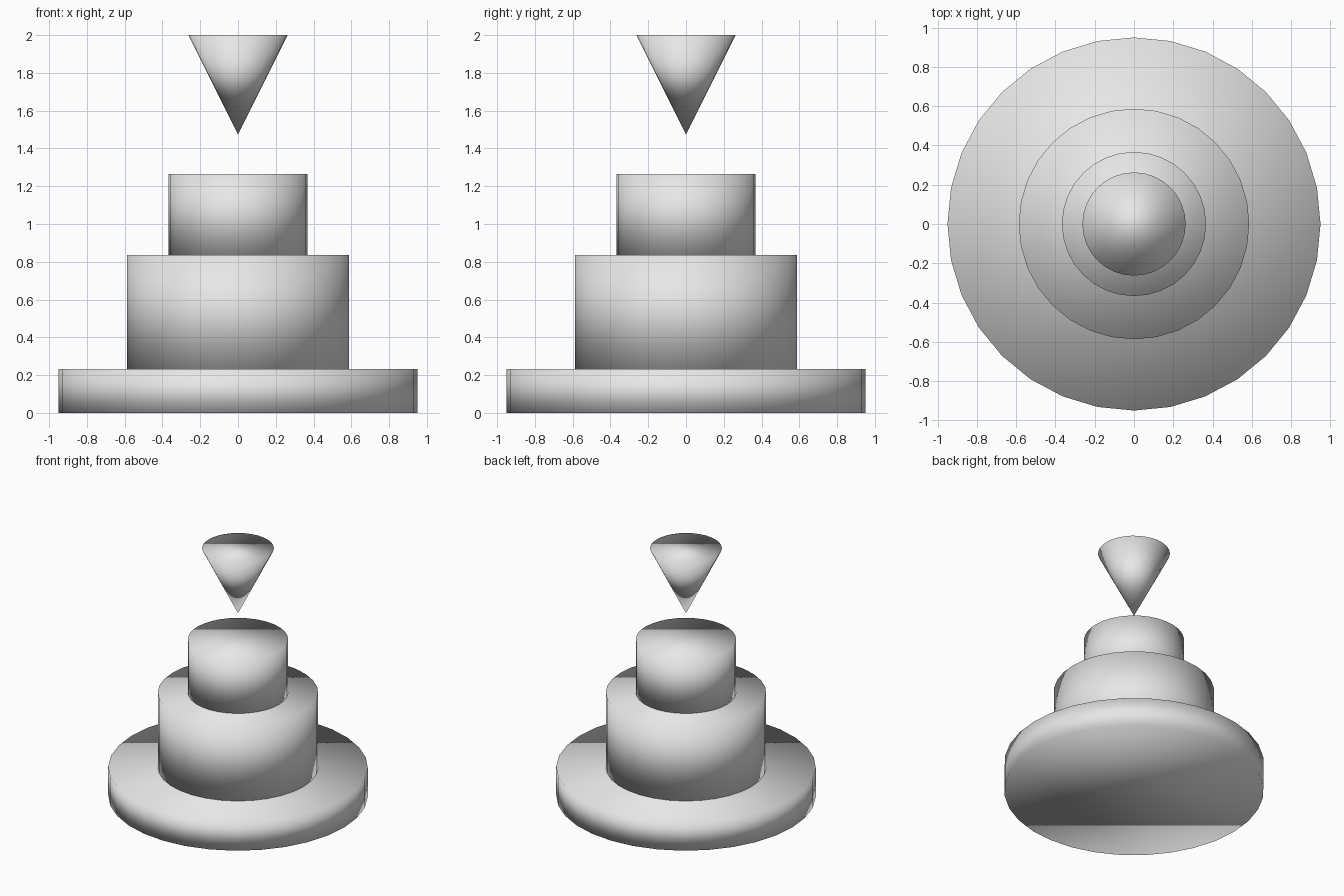
import bpy

default_cube = bpy.data.objects.get("Cube")
if default_cube:
    bpy.data.objects.remove(default_cube, do_unlink=True)

# Single plain grey material
grey = bpy.data.materials.new("light_grey")
grey.use_nodes = True
colour = (0.8, 0.8, 0.8, 1.0)
grey.diffuse_color = colour
grey.node_tree.nodes["Principled BSDF"].inputs["Base Color"].default_value = colour


def tapered_disc(name, bottom_radius, top_radius, bottom, top):
    """Solid of revolution between two heights, shaded smooth all over."""
    bpy.ops.mesh.primitive_cone_add(
        vertices=32, radius1=bottom_radius, radius2=top_radius,
        depth=top - bottom, location=(0, 0, (bottom + top) / 2))
    part = bpy.context.object
    part.name = name
    part.data.materials.append(grey)
    bpy.ops.object.shade_smooth()
    return part


# Three stacked tiers
tapered_disc("base_tier", 0.95, 0.95, 0.0, 0.232)
tapered_disc("middle_tier", 0.587, 0.587, 0.232, 0.836)
tapered_disc("top_tier", 0.367, 0.367, 0.836, 1.266)

# Cone floating point-down above the tiers
tapered_disc("floating_cone", 0.0, 0.263, 1.475, 2.0)
